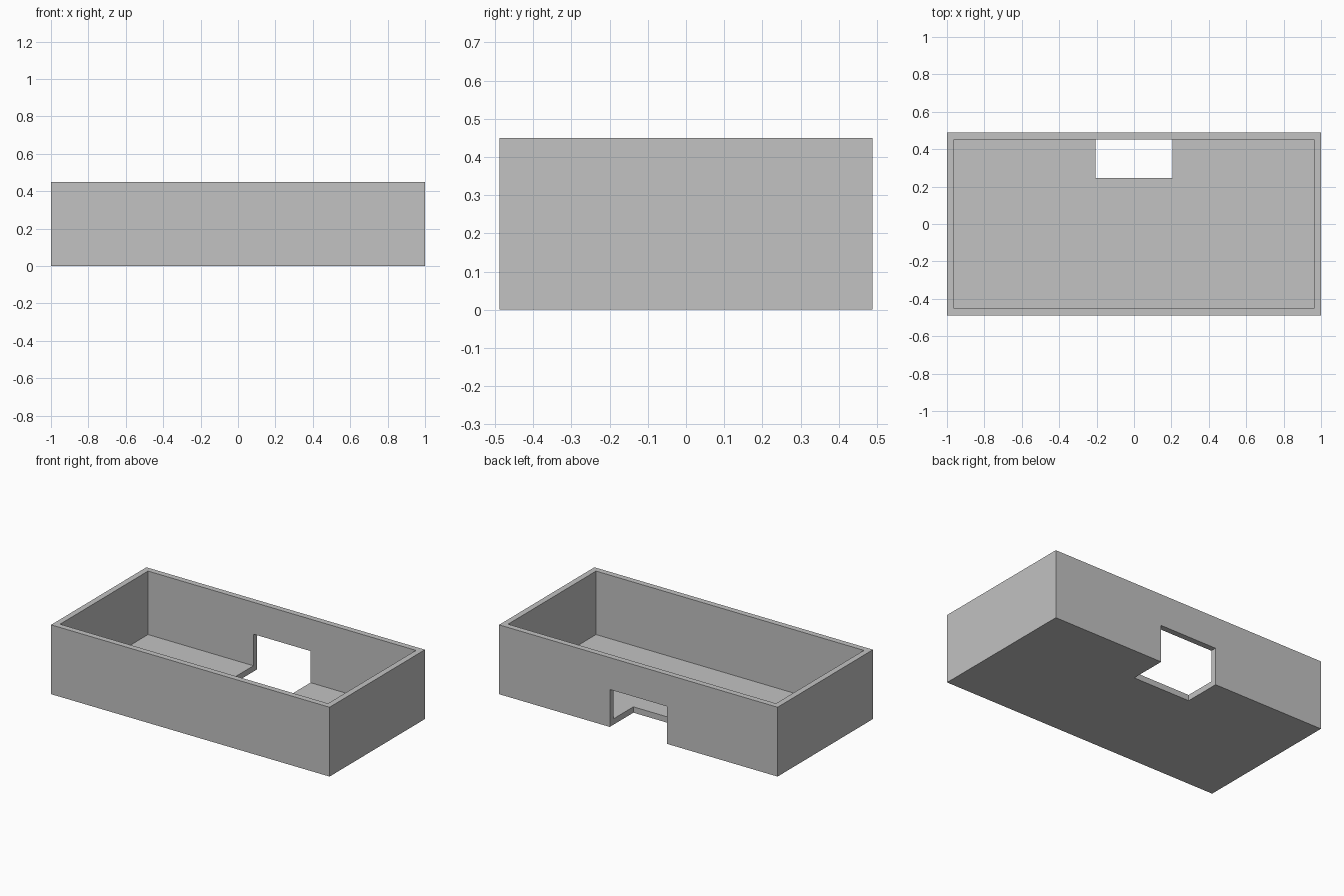
import bpy

default = bpy.data.objects.get("Cube")
if default:
    bpy.data.objects.remove(default, do_unlink=True)

LENGTH, DEPTH, HEIGHT = 2.0, 0.978, 0.45
WALL = 0.038


def box(name, low, high):
    """Axis-aligned box between two corners."""
    centre = [(a + b) / 2 for a, b in zip(low, high)]
    bpy.ops.mesh.primitive_cube_add(size=1, location=centre)
    obj = bpy.context.object
    obj.name = name
    obj.scale = [b - a for a, b in zip(low, high)]
    bpy.ops.object.transform_apply(location=True, rotation=False, scale=True)
    return obj


def cut(target, cutter):
    """Subtract the cutter from the target and discard it."""
    cutter.hide_render = True
    mod = target.modifiers.new("cut", "BOOLEAN")
    mod.operation = "DIFFERENCE"
    mod.solver = "EXACT"
    mod.object = cutter
    bpy.context.view_layer.objects.active = target
    bpy.ops.object.modifier_apply(modifier=mod.name)
    bpy.data.objects.remove(cutter, do_unlink=True)


x, y = LENGTH / 2, DEPTH / 2

# Open tray: solid block with its inside hollowed out
tray = box("open_tray", (-x, -y, 0), (x, y, HEIGHT))
cut(tray, box("cavity_cutter", (-x + WALL, -y + WALL, WALL),
              (x - WALL, y - WALL, HEIGHT + 0.2)))

# Notch through the floor and the lower part of the back wall
cut(tray, box("notch_cutter", (-0.205, 0.247, -0.2), (0.205, y + 0.2, 0.243)))

# Plain grey finish
grey = bpy.data.materials.new("plain_grey")
grey.use_nodes = True
colour = (0.54, 0.54, 0.54, 1)
grey.diffuse_color = colour
grey.node_tree.nodes["Principled BSDF"].inputs["Base Color"].default_value = colour
tray.data.materials.clear()
tray.data.materials.append(grey)
